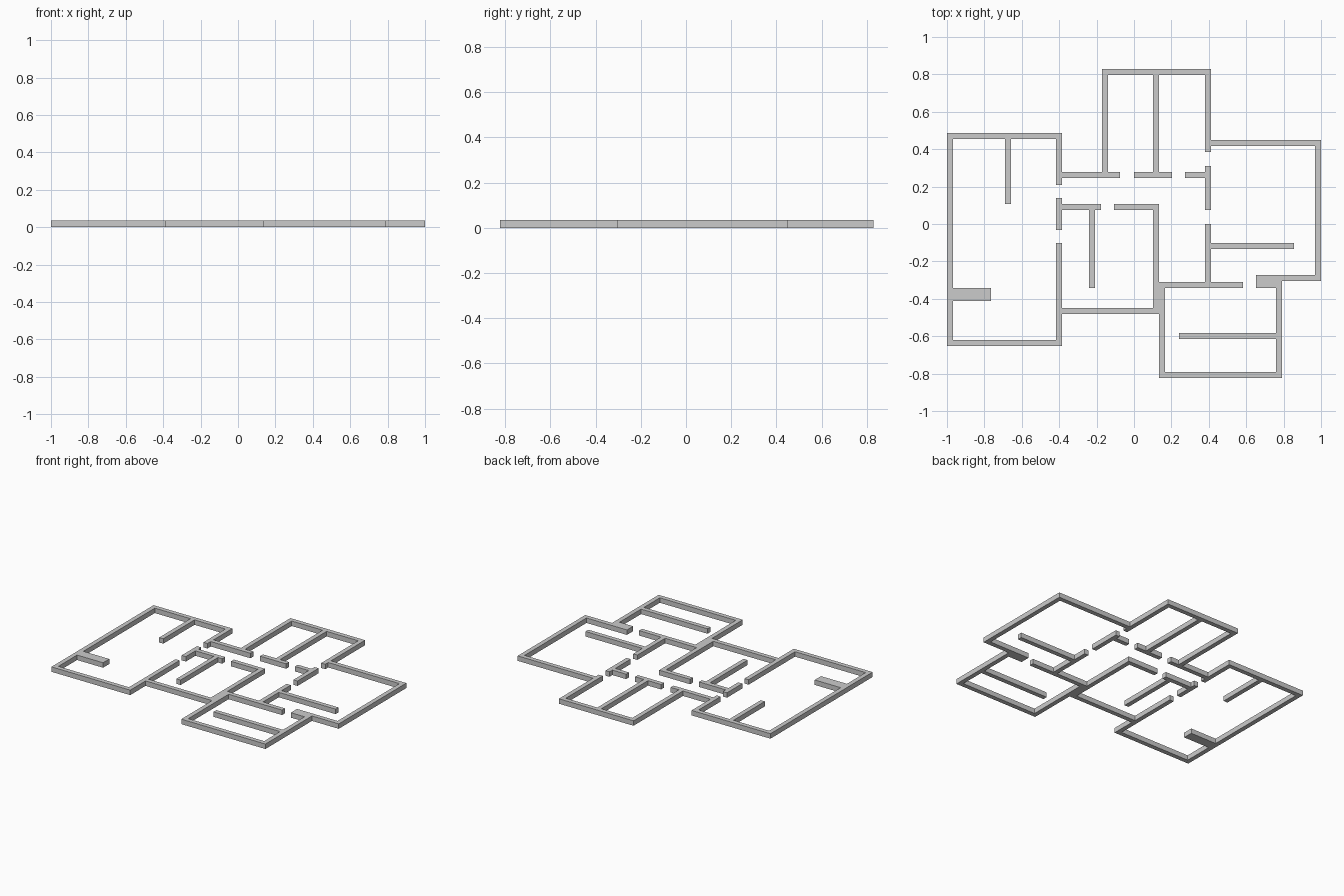
import bpy, bmesh

if "Cube" in bpy.data.objects:
    bpy.data.objects.remove(bpy.data.objects["Cube"])

T = 0.032      # wall thickness
H = 0.035      # wall height
rects = []     # footprint rectangles (x0, x1, y0, y1)


def across(y, *runs):
    """Walls along x with lower face at y; gaps between runs are doorways."""
    for a, b in runs:
        rects.append((a, b, y, round(y + T, 3)))


def along(x, *runs):
    """Walls along y with left face at x."""
    for a, b in runs:
        rects.append((x, round(x + T, 3), a, b))


# Left wing: outer walls, door gaps, short partition and thick stub
along(-1.0, (-0.652, 0.487))
across(0.455, (-1.0, -0.385))
across(-0.652, (-1.0, -0.385))
along(-0.417, (-0.652, -0.102), (-0.032, 0.139), (0.209, 0.487))
along(-0.69, (0.107, 0.455))
rects.append((-1.0, -0.765, -0.412, -0.342))

# Hall wall with doorways, and the two back rooms
across(0.246, (-0.385, -0.075), (0.0, 0.203), (0.273, 0.38))
across(0.797, (-0.171, 0.412))
along(-0.171, (0.246, 0.829))
along(0.102, (0.246, 0.829))
along(0.38, (0.385, 0.829), (0.075, 0.31), (-0.342, 0.0))

# Right room with its partition
across(0.417, (0.38, 1.0))
along(0.968, (-0.305, 0.449))
across(-0.305, (0.652, 1.0))
across(-0.134, (0.412, 0.856))
rects.append((0.652, 0.791, -0.342, -0.273))

# Middle room with its partition
across(0.075, (-0.385, -0.176), (-0.107, 0.134))
along(0.102, (-0.481, 0.107))
across(-0.481, (-0.385, 0.166))
along(-0.241, (-0.342, 0.107))

# Front room with its partition
across(-0.342, (0.102, 0.583))
along(0.134, (-0.824, -0.31))
across(-0.824, (0.134, 0.791))
along(0.759, (-0.824, -0.31))
across(-0.615, (0.24, 0.759))

# Merge the footprints into one plan: fill the grid cells they cover
xs = sorted({v for r in rects for v in r[:2]})
ys = sorted({v for r in rects for v in r[2:]})
bm = bmesh.new()
for x0, x1 in zip(xs, xs[1:]):
    for y0, y1 in zip(ys, ys[1:]):
        cx, cy = (x0 + x1) / 2, (y0 + y1) / 2
        if any(a < cx < b and c < cy < d for a, b, c, d in rects):
            bm.faces.new([bm.verts.new(p) for p in
                          ((x0, y0, 0), (x1, y0, 0), (x1, y1, 0), (x0, y1, 0))])
bmesh.ops.remove_doubles(bm, verts=bm.verts[:], dist=1e-5)

# Raise the plan into solid walls
top = bmesh.ops.extrude_face_region(bm, geom=bm.faces[:], use_keep_orig=True)["geom"]
bmesh.ops.translate(bm, vec=(0, 0, H),
                    verts=[v for v in top if isinstance(v, bmesh.types.BMVert)])
bmesh.ops.recalc_face_normals(bm, faces=bm.faces[:])

mesh = bpy.data.meshes.new("floor_plan_walls")
bm.to_mesh(mesh)
bm.free()
walls = bpy.data.objects.new("floor_plan_walls", mesh)
bpy.context.collection.objects.link(walls)
